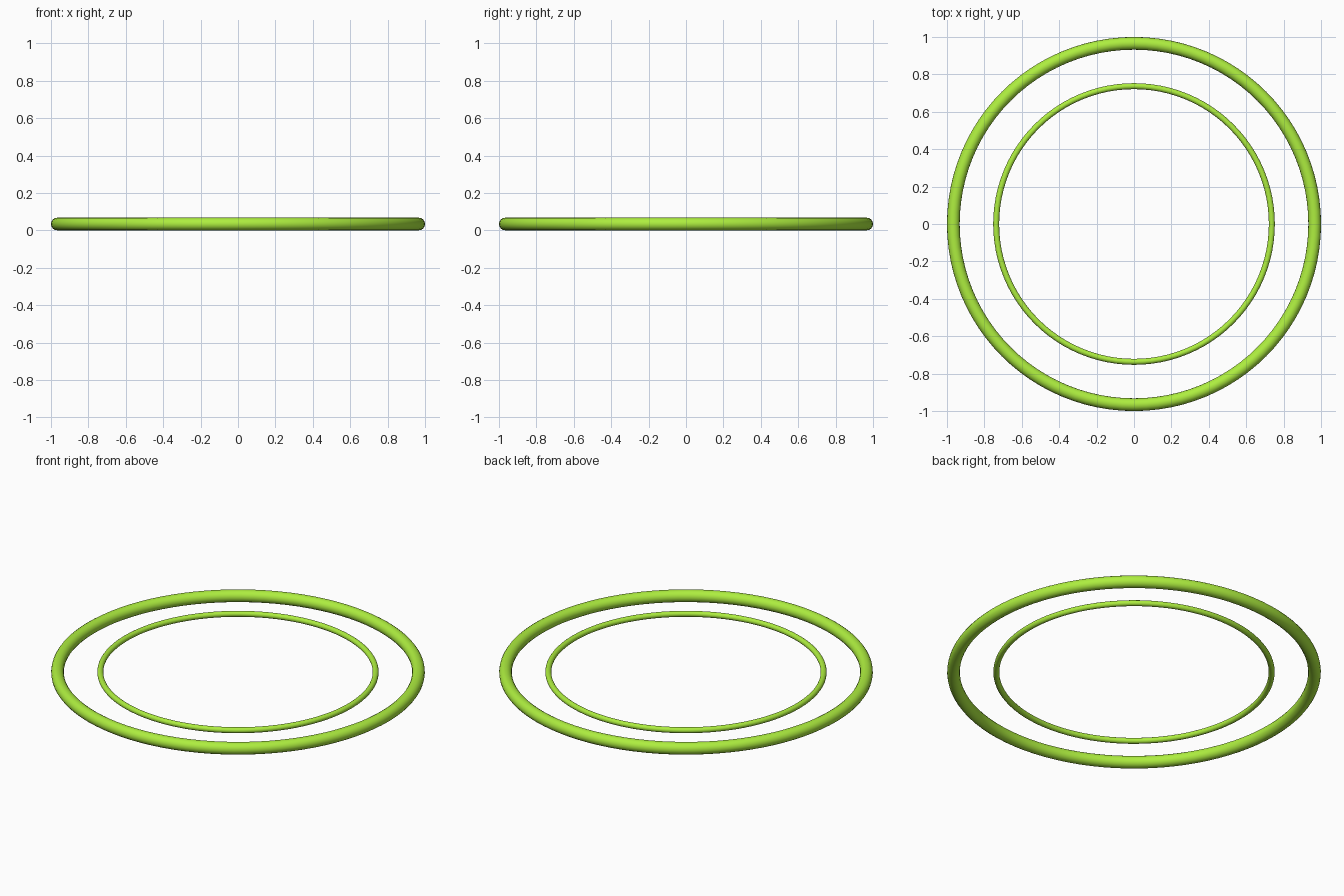
import bpy

if "Cube" in bpy.data.objects:
    bpy.data.objects.remove(bpy.data.objects["Cube"])

# Shared green material
green = bpy.data.materials.new("lime_green")
green.diffuse_color = (0.42, 0.85, 0.05, 1)
green.use_nodes = True
green.node_tree.nodes["Principled BSDF"].inputs["Base Color"].default_value = green.diffuse_color

CENTRE_Z = 0.034


def ring(name, outer_radius, tube_radius):
    bpy.ops.mesh.primitive_torus_add(
        major_segments=96, minor_segments=16,
        major_radius=outer_radius - tube_radius, minor_radius=tube_radius,
        location=(0, 0, CENTRE_Z))
    obj = bpy.context.object
    obj.name = name
    obj.data.materials.append(green)
    bpy.ops.object.shade_smooth()
    return obj


# Thick outer ring and thin concentric inner ring
ring("outer_ring", 1.0, 0.034)
ring("inner_ring", 0.753, 0.016)
